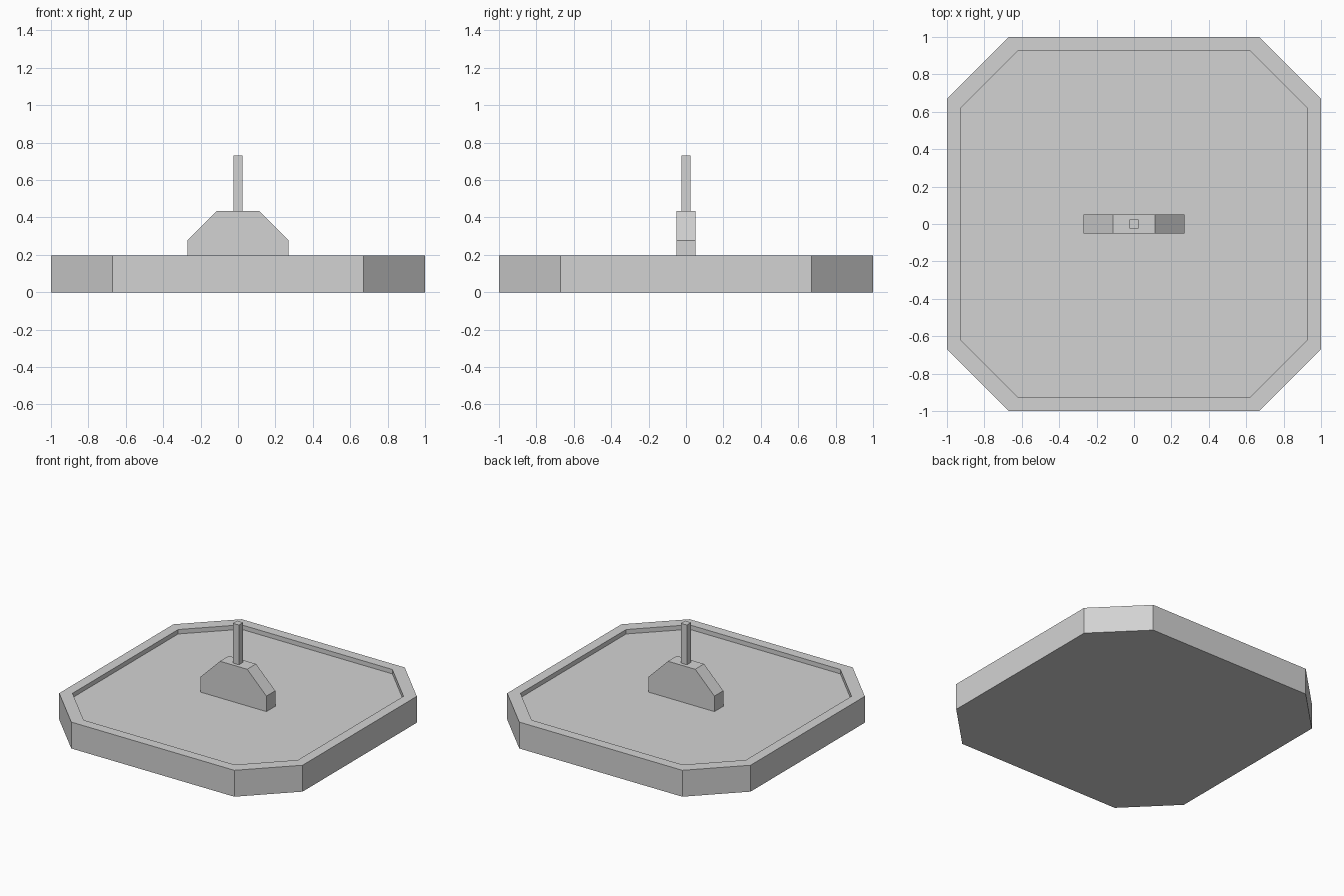
import bpy
import bmesh

cube = bpy.data.objects.get("Cube")
if cube:
    bpy.data.objects.remove(cube, do_unlink=True)

# Single plain material
grey = bpy.data.materials.new("light grey")
grey.use_nodes = True
colour = (0.65, 0.65, 0.65, 1)
grey.diffuse_color = colour
grey.node_tree.nodes["Principled BSDF"].inputs["Base Color"].default_value = colour


def finish(name, bm):
    bmesh.ops.recalc_face_normals(bm, faces=bm.faces)
    mesh = bpy.data.meshes.new(name)
    bm.to_mesh(mesh)
    bm.free()
    mesh.materials.append(grey)
    obj = bpy.data.objects.new(name, mesh)
    bpy.context.collection.objects.link(obj)
    return obj


def octagon(bm, half, corner, z):
    """Ring of vertices for a square with cut corners."""
    pts = []
    for sx, sy in ((1, 1), (-1, 1), (-1, -1), (1, -1)):
        pair = [(sx * half, sy * corner, z), (sx * corner, sy * half, z)]
        pts += pair if sx * sy > 0 else pair[::-1]
    return [bm.verts.new(p) for p in pts]


# Tray: cut-corner base with a raised rim around a shallow recess
OUTER, INNER = (1.0, 0.67), (0.926, 0.62)
HEIGHT, FLOOR = 0.196, 0.163
bm = bmesh.new()
rings = [octagon(bm, *OUTER, 0), octagon(bm, *OUTER, HEIGHT),
         octagon(bm, *INNER, HEIGHT), octagon(bm, *INNER, FLOOR)]
for low, high in zip(rings, rings[1:]):
    for i in range(8):
        j = (i + 1) % 8
        bm.faces.new((low[i], low[j], high[j], high[i]))
bm.faces.new(rings[0])
bm.faces.new(rings[-1])
finish("tray_base", bm)

# Centre block: mirrored profile with sloped shoulders, extruded along y
THICK = 0.104
half_profile = [(0.27, FLOOR), (0.27, 0.278), (0.112, 0.435)]
profile = half_profile + [(-x, z) for x, z in reversed(half_profile)]
bm = bmesh.new()
face = bm.faces.new([bm.verts.new((x, -THICK / 2, z)) for x, z in profile])
grown = bmesh.ops.extrude_face_region(bm, geom=[face])
bmesh.ops.translate(bm, vec=(0, THICK, 0),
                    verts=[v for v in grown["geom"] if isinstance(v, bmesh.types.BMVert)])
finish("centre_block", bm)

# Upright square post on top of the block
BOTTOM, TOP = 0.435, 0.73
bm = bmesh.new()
bmesh.ops.create_cube(bm, size=1)
bmesh.ops.scale(bm, vec=(0.05, 0.05, TOP - BOTTOM), verts=bm.verts)
bmesh.ops.translate(bm, vec=(0, 0, (TOP + BOTTOM) / 2), verts=bm.verts)
finish("post", bm)
